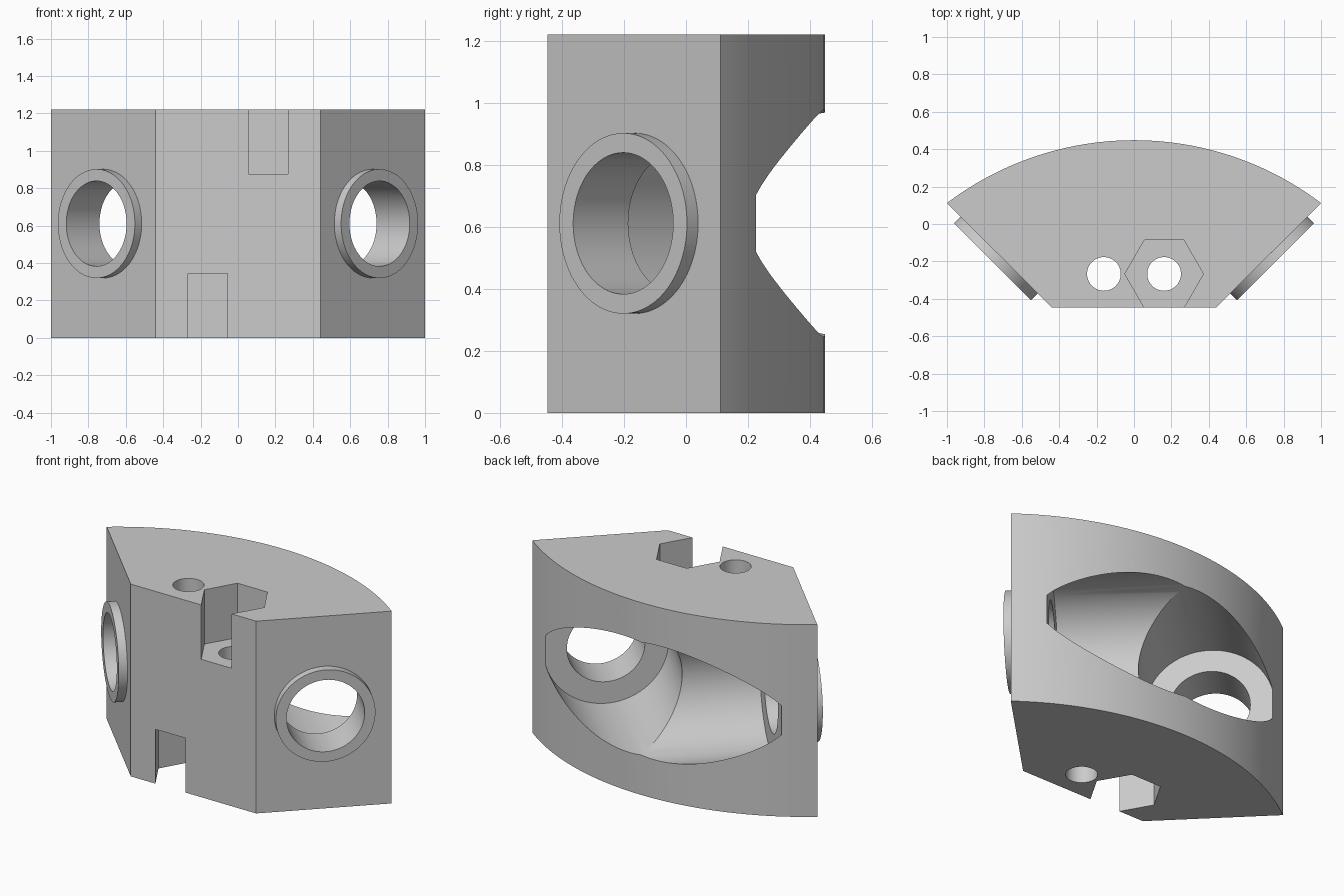
import bpy, bmesh, math
from mathutils import Vector

cube = bpy.data.objects.get("Cube")
if cube:
    bpy.data.objects.remove(cube, do_unlink=True)

HEIGHT = 1.22
MID_Z = 0.611
FRONT_Y, CORNER_Y, BACK_Y = -0.447, 0.112, 0.448
FRONT_X = 0.44

grey = bpy.data.materials.new("plain grey")
grey.use_nodes = True
grey.diffuse_color = (0.6, 0.6, 0.6, 1)
grey.node_tree.nodes["Principled BSDF"].inputs["Base Color"].default_value = (0.6, 0.6, 0.6, 1)


def make_object(name, bm):
    bmesh.ops.recalc_face_normals(bm, faces=bm.faces)
    mesh = bpy.data.meshes.new(name)
    bm.to_mesh(mesh)
    bm.free()
    mesh.materials.append(grey)
    obj = bpy.data.objects.new(name, mesh)
    bpy.context.collection.objects.link(obj)
    return obj


def prism(name, outline, z0, z1):
    bm = bmesh.new()
    face = bm.faces.new([bm.verts.new((x, y, z0)) for x, y in outline])
    walls = bmesh.ops.extrude_face_region(bm, geom=[face])
    top = [v for v in walls["geom"] if isinstance(v, bmesh.types.BMVert)]
    bmesh.ops.translate(bm, verts=top, vec=(0, 0, z1 - z0))
    return make_object(name, bm)


def cylinder(name, radius, start, end, sides=96):
    bm = bmesh.new()
    axis = end - start
    bmesh.ops.create_cone(bm, cap_ends=True, segments=sides, radius1=radius,
                          radius2=radius, depth=axis.length)
    obj = make_object(name, bm)
    obj.rotation_mode = "QUATERNION"
    obj.rotation_quaternion = axis.to_track_quat("Z", "Y")
    obj.location = (start + end) / 2
    return obj


def combine(body, tool, operation):
    tool.hide_render = True
    mod = body.modifiers.new(tool.name, "BOOLEAN")
    mod.operation = operation
    mod.solver = "EXACT"
    mod.object = tool
    bpy.context.view_layer.objects.active = body
    bpy.ops.object.modifier_apply(modifier=mod.name)
    bpy.data.objects.remove(tool, do_unlink=True)


# Block: flat front, diagonal sides, bowed back
sag = BACK_Y - CORNER_Y
bow = (1 + sag * sag) / (2 * sag)
half_angle = math.asin(1 / bow)
outline = [(-FRONT_X, FRONT_Y), (FRONT_X, FRONT_Y)]
steps = 48
for i in range(steps + 1):
    a = half_angle * (1 - 2 * i / steps)
    outline.append((bow * math.sin(a), BACK_Y - bow + bow * math.cos(a)))
body = prism("elbow_block", outline, 0, HEIGHT)

# Each side's axis runs inward from the middle of its diagonal face
sides = []
for s in (1, -1):
    face_mid = Vector((s * 0.721, -0.1665, MID_Z))
    inward = Vector((-s, 1, 0)).normalized()
    sides.append((face_mid, inward))

# Raised collars
for mid, inward in sides:
    combine(body, cylinder("collar", 0.291, mid - inward * 0.051, mid + inward * 0.05), "UNION")

# Wide elbow cavity open at the back
for mid, inward in sides:
    combine(body, cylinder("cavity", 0.365, mid + inward * 0.2, mid + inward * 1.8, 128), "DIFFERENCE")

# Bores through the collars into the cavity
for mid, inward in sides:
    combine(body, cylinder("bore", 0.228, mid - inward * 0.2, mid + inward * 0.3), "DIFFERENCE")

# Bolt holes, with a hexagonal nut pocket at opposite ends, open to the front
BOLT_Y = -0.267
for x, z0, z1 in ((0.161, 0.875, HEIGHT + 0.1), (-0.161, -0.1, 0.345)):
    hexagon = [(x + 0.21 * math.cos(math.pi * k / 3), BOLT_Y + 0.21 * math.sin(math.pi * k / 3))
               for k in range(6)]
    combine(body, prism("nut_pocket", hexagon, z0, z1), "DIFFERENCE")
    combine(body, cylinder("bolt_hole", 0.09, Vector((x, BOLT_Y, -0.2)),
                           Vector((x, BOLT_Y, HEIGHT + 0.2)), 48), "DIFFERENCE")

# Smooth the round walls, keep the edges sharp
bpy.ops.object.select_all(action="DESELECT")
body.select_set(True)
bpy.context.view_layer.objects.active = body
bpy.ops.object.shade_smooth_by_angle(angle=math.radians(25))
